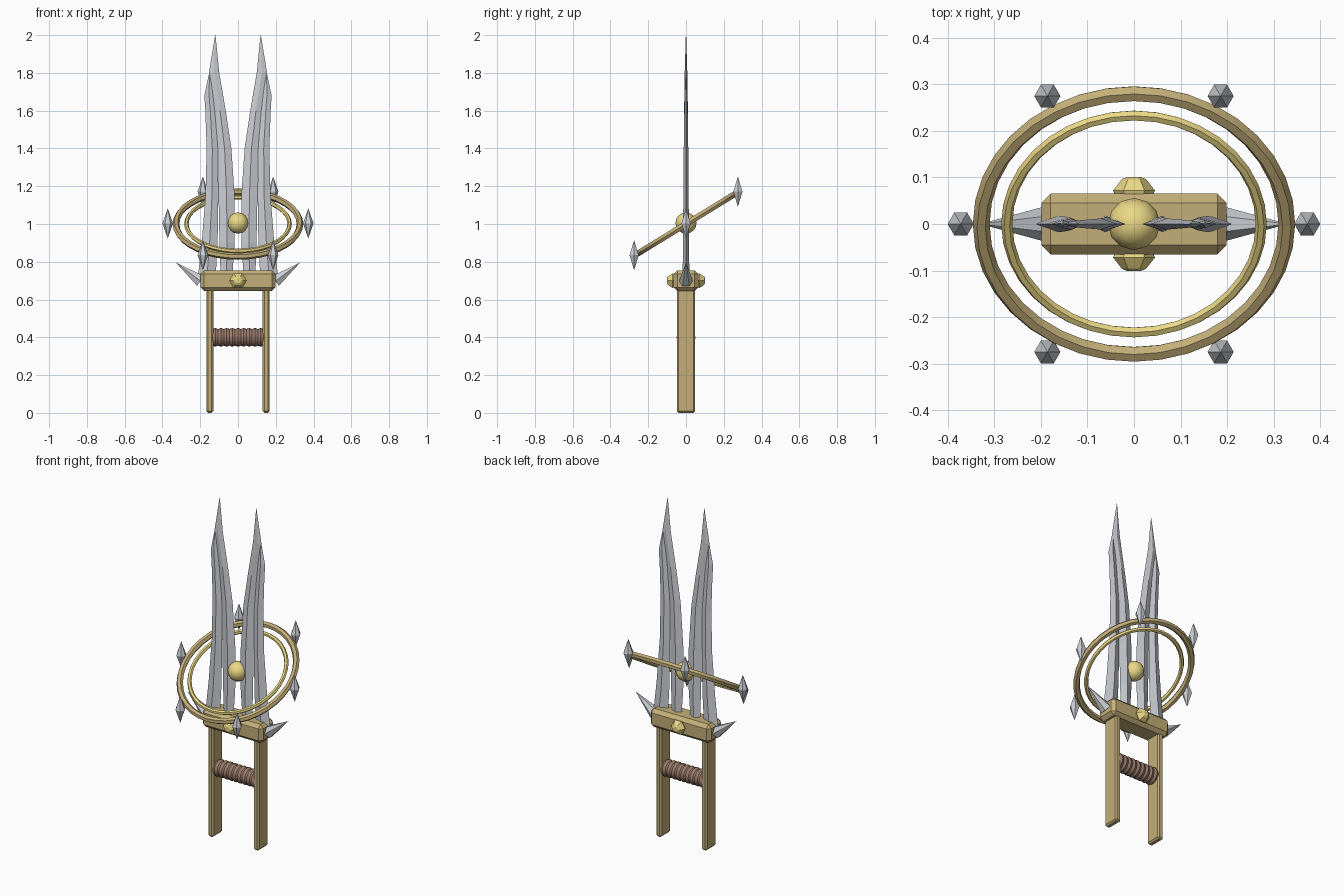
import bpy, bmesh, math
from mathutils import Vector, Matrix

if "Cube" in bpy.data.objects:
    bpy.data.objects.remove(bpy.data.objects["Cube"])


def material(name, color):
    m = bpy.data.materials.new(name)
    m.diffuse_color = (*color, 1)
    m.use_nodes = True
    m.node_tree.nodes["Principled BSDF"].inputs["Base Color"].default_value = m.diffuse_color
    return m


BRONZE = material("bronze", (0.55, 0.43, 0.19))
GOLD = material("gold", (0.83, 0.69, 0.24))
LEATHER = material("leather", (0.33, 0.2, 0.15))
STEEL = material("steel", (0.6, 0.62, 0.66))


def finish(name, bm, mat, smooth=None):
    bmesh.ops.recalc_face_normals(bm, faces=bm.faces[:])
    me = bpy.data.meshes.new(name)
    bm.to_mesh(me)
    bm.free()
    me.materials.append(mat)
    ob = bpy.data.objects.new(name, me)
    bpy.context.collection.objects.link(ob)
    if smooth:
        bpy.context.view_layer.objects.active = ob
        ob.select_set(True)
        bpy.ops.object.shade_smooth_by_angle(angle=math.radians(smooth))
        ob.select_set(False)
    return ob


def box(name, center, size, bevel, mat):
    bm = bmesh.new()
    bmesh.ops.create_cube(bm, size=1, matrix=Matrix.Translation(center) @ Matrix.Diagonal((*size, 1)))
    bmesh.ops.bevel(bm, geom=bm.edges[:], offset=bevel, segments=1, affect='EDGES')
    return finish(name, bm, mat)


def lathe(name, origin, axis, profile, sides, mat, smooth=None, turn=0):
    """Stack of rings (distance along axis, radius); zero radius closes to a point."""
    bm = bmesh.new()
    rot = Vector(axis).to_track_quat('Z', 'Y').to_matrix()
    rings = []
    for d, r in profile:
        n = sides if r > 0 else 1
        rings.append([bm.verts.new(Vector(origin) + rot @ Vector((
            r * math.cos(turn + math.tau * i / sides), r * math.sin(turn + math.tau * i / sides), d)))
            for i in range(n)])
    for a, b in zip(rings, rings[1:]):
        for i in range(sides):
            j = (i + 1) % sides
            f = [a[i % len(a)], a[j % len(a)], b[j % len(b)], b[i % len(b)]]
            bm.faces.new(list(dict.fromkeys(f)))
    for r in (rings[0], rings[-1]):
        if len(r) > 1:
            bm.faces.new(r)
    return finish(name, bm, mat, smooth)


def torus(name, R, r, tilt, mat, n=36, k=6):
    bm = bmesh.new()
    M = Matrix.Translation((0, 0, 1)) @ Matrix.Rotation(tilt, 4, 'X')
    g = []
    for i in range(n):
        a = math.tau * i / n
        row = []
        for j in range(k):
            b = math.tau * j / k
            q = R + r * math.cos(b)
            row.append(bm.verts.new(M @ Vector((q * math.cos(a), q * math.sin(a), r * math.sin(b)))))
        g.append(row)
    for i in range(n):
        for j in range(k):
            p, q = g[i], g[(i + 1) % n]
            bm.faces.new((p[j], q[j], q[(j + 1) % k], p[(j + 1) % k]))
    return finish(name, bm, mat, 35)


def strand(name, rows, side):
    """Diamond-section blade prong; rows are (z, inner x, outer x, half thickness)."""
    bm = bmesh.new()
    rings = []
    for z, a, b, t in rows:
        m = (a + b) / 2
        rings.append([bm.verts.new((side * x, y, z)) for x, y in ((a, 0), (m, -t), (b, 0), (m, t))])
    for p, q in zip(rings, rings[1:]):
        for i in range(4):
            j = (i + 1) % 4
            bm.faces.new((p[i], p[j], q[j], q[i]))
    bm.faces.new(rings[0])
    bm.faces.new(rings[-1])
    return finish(name, bm, STEEL)


# Twin blades, each of two prongs divided by a thin groove
INNER = [(0.72, 0.03, 0.092, 0.018), (0.9, 0.018, 0.098, 0.016), (1.15, 0.018, 0.103, 0.014),
         (1.4, 0.035, 0.107, 0.012), (1.6, 0.065, 0.125, 0.01), (1.8, 0.099, 0.154, 0.007),
         (2.0, 0.119, 0.121, 0.001)]
OUTER = [(0.72, 0.118, 0.212, 0.018), (0.9, 0.108, 0.192, 0.016), (1.15, 0.104, 0.172, 0.014),
         (1.4, 0.106, 0.166, 0.012), (1.6, 0.121, 0.173, 0.009), (1.68, 0.128, 0.178, 0.008),
         (1.79, 0.148, 0.155, 0.003)]

for s, lab in ((-1, "left"), (1, "right")):
    strand(f"{lab}_blade_inner_prong", INNER, s)
    strand(f"{lab}_blade_outer_prong", OUTER, s)
    # Side bars of the handle
    box(f"{lab}_handle_bar", (s * 0.149, 0, 0.335), (0.036, 0.096, 0.67), 0.009, BRONZE)
    # Spikes at the guard ends
    lathe(f"{lab}_guard_spike", (s * 0.198, 0, 0.698), (s * 0.8, 0, 0.6),
          [(0, 0.036), (0.165, 0)], 6, STEEL)

# Guard with studs front and back
box("guard", (0, 0, 0.7), (0.398, 0.13, 0.11), 0.02, BRONZE)
for s, lab in ((-1, "front"), (1, "back")):
    lathe(f"{lab}_guard_stud", (0, s * 0.06, 0.7), (0, s, 0),
          [(0, 0.04), (0.012, 0.045), (0.036, 0.026), (0.041, 0.015)], 6, GOLD)

# Wrapped grip with shallow ridges
grip = [(-0.135 + 0.27 * i / 18, 0.05 if i % 2 else 0.044) for i in range(19)]
lathe("grip", (0, 0, 0.4), (1, 0, 0), grip, 16, LEATHER, 40)

# Tilted rings around the blades, with a central orb
TILT = math.radians(31.5)
torus("outer_ring", 0.328, 0.018, TILT, BRONZE)
torus("inner_ring", 0.273, 0.012, TILT, GOLD)
orb = [(-0.056 * math.cos(math.pi * i / 8), 0.056 * math.sin(math.pi * i / 8) if 0 < i < 8 else 0)
       for i in range(9)]
lathe("orb", (0, 0, 1.005), (0, 0, 1), orb, 12, GOLD, 50)

# Upright double-pointed spikes around the outer ring
for i in range(6):
    a = math.tau * i / 6
    x, v = 0.372 * math.cos(a), 0.372 * math.sin(a)
    lathe(f"ring_spike_{i + 1}", (x, v * math.cos(TILT), 1.003 + v * math.sin(TILT)), (0, 0, 1),
          [(-0.08, 0), (0, 0.028), (0.08, 0)], 6, STEEL)
